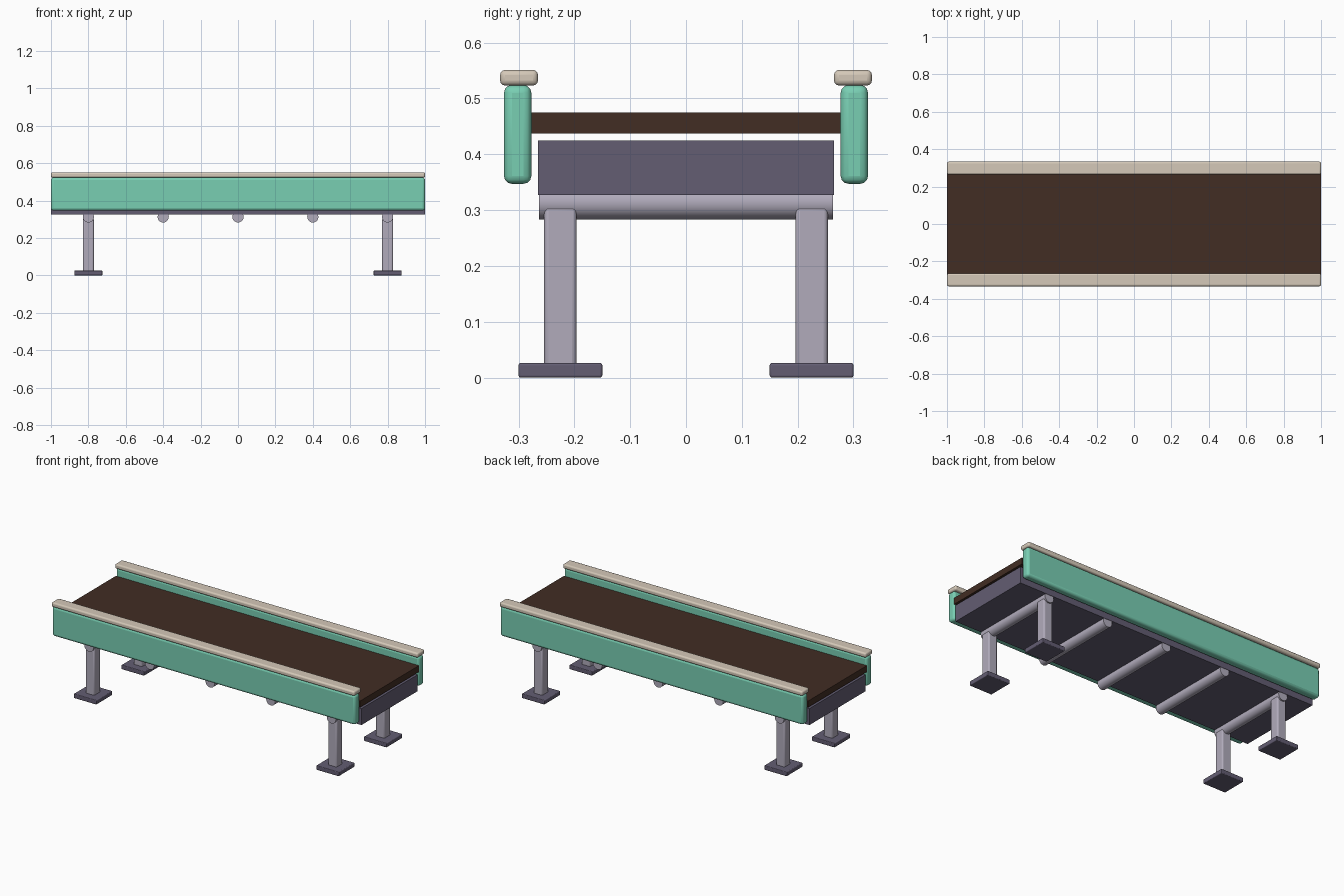
import bpy
import math

if "Cube" in bpy.data.objects:
    bpy.data.objects.remove(bpy.data.objects["Cube"])


def material(name, rgb):
    m = bpy.data.materials.new(name)
    m.diffuse_color = (*rgb, 1)
    m.use_nodes = True
    m.node_tree.nodes["Principled BSDF"].inputs["Base Color"].default_value = m.diffuse_color
    return m


GREEN = material("mint_green", (0.19, 0.62, 0.45))
CREAM = material("cream", (0.66, 0.58, 0.48))
BROWN = material("dark_brown", (0.054, 0.026, 0.017))
SLATE = material("slate_purple", (0.125, 0.11, 0.17))
GREY = material("light_grey", (0.44, 0.41, 0.50))


def finish(obj, name, mat, bevel):
    obj.name = name
    obj.data.materials.append(mat)
    if bevel:
        mod = obj.modifiers.new("bevel", "BEVEL")
        mod.width = bevel
        mod.segments = 3
        mod.limit_method = "ANGLE"
    bpy.ops.object.shade_smooth_by_angle(angle=math.radians(35))
    return obj


def box(name, x, y, z, mat, bevel=0):
    """Box from (min, max) ranges on each axis."""
    ranges = (x, y, z)
    bpy.ops.mesh.primitive_cube_add(size=1, location=[(a + b) / 2 for a, b in ranges])
    obj = bpy.context.object
    obj.scale = [b - a for a, b in ranges]
    bpy.ops.object.transform_apply(location=False, rotation=False, scale=True)
    return finish(obj, name, mat, bevel)


# Belt and the bed beneath it
box("belt", (-1, 1), (-0.277, 0.277), (0.437, 0.475), BROWN)
box("bed", (-1, 1), (-0.265, 0.265), (0.327, 0.425), SLATE)

# Side walls with capping rails
for side, label in ((-1, "front"), (1, "back")):
    y = side * 0.3015
    box(label + "_side_wall", (-1, 1), (y - 0.0245, y + 0.0245), (0.347, 0.524), GREEN, 0.014)
    y = side * 0.299
    box(label + "_rail", (-1, 1), (y - 0.034, y + 0.034), (0.523, 0.551), CREAM, 0.009)

# Cross rollers under the bed
for i in range(5):
    bpy.ops.mesh.primitive_cylinder_add(vertices=20, radius=0.03, depth=0.526,
                                        location=(-0.8 + 0.4 * i, 0, 0.313),
                                        rotation=(math.pi / 2, 0, 0))
    finish(bpy.context.object, "cross_roller", GREY, 0)

# Legs and foot plates
for x in (-0.8, 0.8):
    for y in (-0.225, 0.225):
        box("leg", (x - 0.029, x + 0.029), (y - 0.029, y + 0.029), (0.001, 0.306), GREY, 0.008)
        box("foot_plate", (x - 0.075, x + 0.075), (y - 0.075, y + 0.075), (0, 0.026), SLATE, 0.004)
